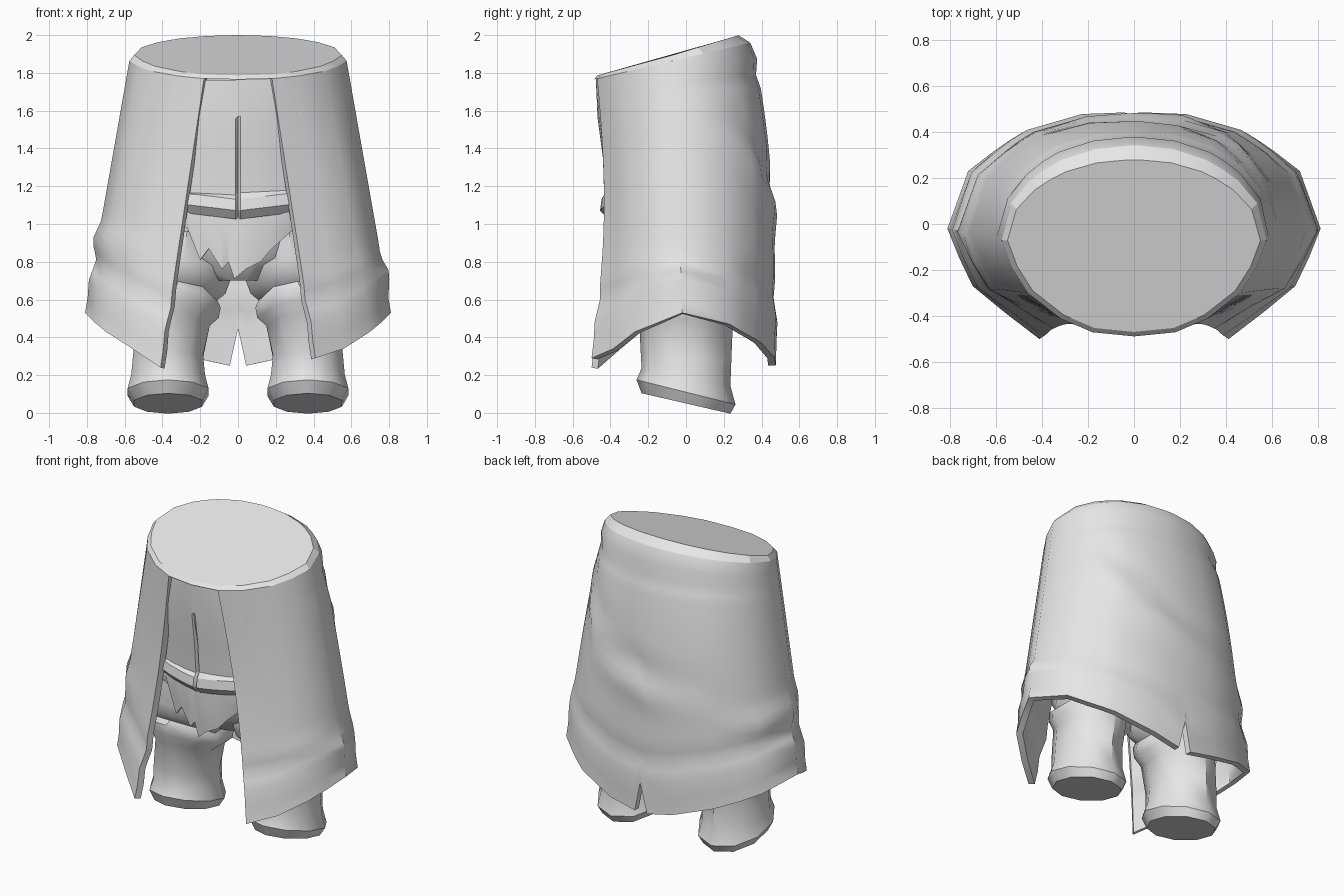
import bpy, bmesh, math

if "Cube" in bpy.data.objects:
    bpy.data.objects.remove(bpy.data.objects["Cube"])

cloth = bpy.data.materials.new("plain_grey")
cloth.diffuse_color = (0.8, 0.8, 0.8, 1)
cloth.use_nodes = True
cloth.node_tree.nodes["Principled BSDF"].inputs["Base Color"].default_value = cloth.diffuse_color


def loft(name, rings, closed=True, cap_top=False, cap_bottom=False, thick=0, angle=40):
    """Skin rings listed from top to bottom, each running anticlockwise."""
    bm = bmesh.new()
    vs = [[bm.verts.new(p) for p in r] for r in rings]
    n = len(rings[0])
    for a, b in zip(vs, vs[1:]):
        for i in range(n if closed else n - 1):
            j = (i + 1) % n
            bm.faces.new((a[i], b[i], b[j], a[j]))
    if cap_top:
        bm.faces.new(vs[0])
    if cap_bottom:
        bm.faces.new(vs[-1][::-1])
    me = bpy.data.meshes.new(name)
    bm.to_mesh(me)
    bm.free()
    me.materials.append(cloth)
    ob = bpy.data.objects.new(name, me)
    bpy.context.collection.objects.link(ob)
    if thick:
        m = ob.modifiers.new("thickness", 'SOLIDIFY')
        m.thickness = thick
        m.offset = -1
    bpy.ops.object.select_all(action='DESELECT')
    ob.select_set(True)
    bpy.context.view_layer.objects.active = ob
    if thick:
        bpy.ops.object.modifier_apply(modifier="thickness")
    bpy.ops.object.shade_smooth_by_angle(angle=math.radians(angle))
    return ob


def both(half):
    """Mirror a half outline that ends on the centre line."""
    return half + [(-p[0],) + p[1:] for p in half[-2::-1]]


def bump(v, centre, width):
    return max(0, 1 - abs(v - centre) / width)


# Coat outline at the waist and at the hem, front edge round to the back
waist = both([(.18, -.47), (.32, -.41), (.46, -.3), (.53, -.19), (.575, -.07), (.535, .09),
              (.45, .19), (.38, .24), (.31, .28), (.17, .325), (.03, .34), (0, .34)])
hem = both([(.41, -.5, .24), (.56, -.385, .34), (.7, -.27, .43), (.76, -.145, .48),
            (.81, -.02, .53), (.72, .23, .47), (.61, .315, .42), (.545, .36, .395),
            (.48, .4, .37), (.23, .47, .29), (.045, .475, .25), (0, .475, .25)])


def waist_z(y):
    return 1.88 + .235 * y


def coat_point(top, low, t):
    if top[0] == 0 and t > .79:  # back vent
        t = .79 + (t - .79) * .45
    x = top[0] + (low[0] - top[0]) * t
    y = top[1] + (low[1] - top[1]) * t
    ztop = waist_z(top[1])
    z = ztop + (low[2] + (.05 if low[2] < .25 and x > 0 else 0) - ztop) * t
    back = max(0, min(1, (top[1] + .05) / .3))
    front = max(0, min(1, (-.3 - top[1]) / .15))
    y += .055 * back * math.sin(math.pi * t ** .75) + .05 * front * math.sin(math.pi * t)
    # Diagonal drape across the back, side bulges and hem band
    line = 1.1 + (1.6 * x * x if x > 0 else .25 * x)
    fade = bump(x, .2, .75)
    d = back * fade * (.028 * bump(z, line - .04, .16) - .022 * bump(z, line + .08, .14))
    d += back * .012 * (bump(t, .05, .04) - bump(t, .1, .04))
    side = bump(abs(x), .75, .25)
    d += side * .03 * (bump(z, .92, .1) if x < 0 else bump(z, .76, .1))
    d += .010 * bump(t, .87, .06) - .010 * bump(t, .79, .06)
    r = math.hypot(x, y + .05)
    return (x + d * x / r, y + d * (y + .05) / r, z)


steps = [0, .05, .1] + [.14 + .033 * i for i in range(19)] + [.76, .79, .83, .87, .94, 1]
loft("coat", [[coat_point(a, b, t) for a, b in zip(waist, hem)] for t in steps],
     closed=False, thick=.04, angle=45)

# Sloping waist cap with a narrow bevelled rim
rim = waist + [(0, -.488)]
loft("waist_cap", [
    [(x * .955, -.1 + (y + .1) * (.95 if y < 0 else .86), 1.915 + .285 * (-.1 + (y + .1) * .9))
     for x, y in rim],
    [(x, y, waist_z(y)) for x, y in rim]], cap_top=True, angle=15)

# Shirt front with a centre seam and a turned-under lower band
cols = [-.34, -.2, -.1, -.012, 0, .012, .1, .2, .34]
shirt_rows = [(1.775, -.478), (1.57, -.468), (1.36, -.44), (1.165, -.425), (1.13, -.447),
              (1.07, -.455), (1.025, -.415), (1.05, -.38)]


def shirt_point(x, z, y, i):
    seam = .022 if x == 0 and 1 < i < 7 else 0
    droop = .12 * abs(x) if i > 3 else .05 * abs(x)
    waist_fit = .02 * abs(x) / .34 if i == 0 else 0
    return (x, y + .6 * x * x + seam + waist_fit, z + (droop if i else 0) - (.012 if x < 0 and i < 4 else 0))


loft("shirt_front", [[shirt_point(x, z, y, i) for x in cols]
                     for i, (z, y) in enumerate(shirt_rows)], closed=False, angle=25)

# Torn cloth hanging below the shirt
ragged = [(-.33, 1.0), (-.27, .98), (-.2, .81), (-.155, .87), (-.085, .76), (-.05, .8),
          (-.02, .71), (.04, .76), (.12, .8), (.17, .86), (.27, .95), (.33, 1.0)]
loft("torn_cloth", [
    [(x, -.405 + .5 * x * x, 1.12) for x, z in ragged],
    [(x, -.40 + .5 * x * x - (.015 if i % 3 == 1 else 0), (1.12 + z) / 2)
     for i, (x, z) in enumerate(ragged)],
    [(x, -.385 + .5 * x * x, z) for x, z in ragged]], closed=False, thick=.02, angle=25)


def ellipse(cx, cy, cz, rx, ry, n, fold=0, tilt=0):
    """Ring that rises by fold towards front and back, and by tilt along y."""
    pts = []
    for i in range(n):
        a = 2 * math.pi * (i + .5) / n
        u, v = rx * math.cos(a), ry * math.sin(a)
        pts.append((cx + u, cy + v, cz + fold * abs(v) + tilt * v))
    return pts


# Hips inside the coat
loft("hips", [ellipse(0, 0, z, rx, ry, 16) for z, rx, ry in
              [(1.1, .5, .35), (1.0, .52, .35), (.82, .46, .31), (.7, .2, .2)]],
     cap_top=True, cap_bottom=True)

# Trouser legs with knee folds and flared, tilted cuffs
# Each row: height, centre x, half width, half depth, fold rise, front-back tilt
leg_rows = [(.90, .27, .25, .31, .2, 0), (.66, .29, .265, .31, .5, 0),
            (.58, .30, .245, .3, .55, 0), (.55, .315, .215, .265, .55, 0),
            (.51, .33, .25, .285, .55, 0), (.46, .335, .245, .28, .5, 0),
            (.43, .345, .205, .25, .4, 0), (.30, .37, .195, .24, 0, -.1),
            (.19, .37, .205, .235, 0, -.2), (.11, .37, .225, .262, 0, -.25),
            (.05, .37, .19, .235, 0, -.23)]
for side, name in ((1, "right_leg"), (-1, "left_leg")):
    loft(name, [ellipse(side * cx, 0, z, rx, ry, 10, fold, tilt)
                for z, cx, rx, ry, fold, tilt in leg_rows],
         cap_top=True, cap_bottom=True, angle=42)
